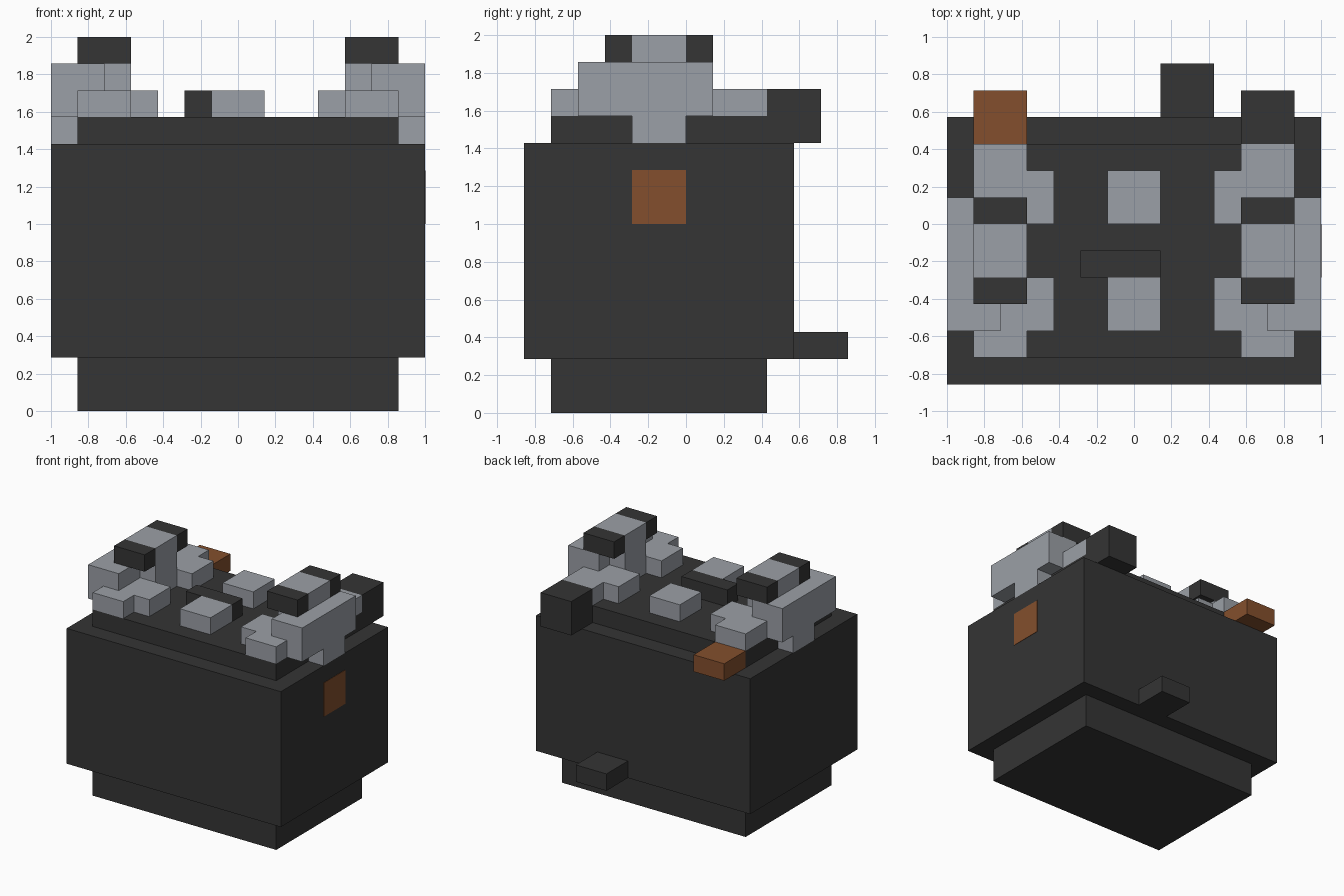
import bpy
import bmesh
from mathutils import Vector

U = 2 / 14  # one block unit

cube = bpy.data.objects.get("Cube")
if cube:
    bpy.data.objects.remove(cube, do_unlink=True)


def material(name, rgb):
    m = bpy.data.materials.new(name)
    m.use_nodes = True
    colour = (*rgb, 1)
    m.diffuse_color = colour
    bsdf = next(n for n in m.node_tree.nodes if n.type == "BSDF_PRINCIPLED")
    bsdf.inputs["Base Color"].default_value = colour
    return m


charcoal = material("charcoal", (0.035, 0.035, 0.035))
grey = material("stone grey", (0.33, 0.35, 0.385))
orange = material("burnt orange", (0.23, 0.078, 0.026))


def box(name, mat, x, y, z):
    """Block spanning the given ranges, in block units."""
    low, high = (Vector(c) * U for c in zip(x, y, z))
    bm = bmesh.new()
    bmesh.ops.create_cube(bm, size=1)
    for v in bm.verts:
        v.co = v.co * (high - low)
    mesh = bpy.data.meshes.new(name)
    bm.to_mesh(mesh)
    bm.free()
    mesh.materials.append(mat)
    obj = bpy.data.objects.new(name, mesh)
    obj.location = (low + high) / 2
    bpy.context.collection.objects.link(obj)


def pair(name, mat, x, y, z):
    """Matching blocks on both sides."""
    box("left_" + name, mat, x, y, z)
    box("right_" + name, mat, (-x[1], -x[0]), y, z)


# Main body
box("base", charcoal, (-6, 6), (-5, 3), (0, 2))
box("body", charcoal, (-7, 7), (-6, 4), (2, 10))
box("top_slab", charcoal, (-6, 6), (-5, 3), (10, 11))
box("tail", charcoal, (1, 3), (4, 6), (2, 3))

# Back corner blocks and side patch
box("dark_corner_block", charcoal, (4, 6), (3, 5), (10, 12))
box("orange_corner_block", orange, (-6, -4), (3, 5), (10, 11))
box("side_patch", orange, (6.98, 7.02), (-2, 0), (7, 9))

# Studs along the middle of the top
box("back_stud", grey, (-1, 1), (0, 2), (11, 12))
box("front_stud", grey, (-1, 1), (-4, -2), (11, 12))
box("centre_bar", charcoal, (-2, 1), (-2, -1), (11, 12))

# Side clusters
pair("rail", grey, (4, 6), (-5, 3), (11, 12))
pair("back_inner_stud", grey, (3, 4), (0, 2), (11, 12))
pair("front_inner_stud", grey, (3, 4), (-4, -2), (11, 12))
pair("outer_wall", grey, (5, 7), (-4, 1), (11, 13))
pair("outer_tab", grey, (6, 7), (-2, 0), (10, 11))
pair("column", grey, (4, 6), (-2, 0), (11, 14))
pair("front_cap", charcoal, (4, 6), (-3, -2), (13, 14))
pair("back_cap", charcoal, (4, 6), (0, 1), (13, 14))
